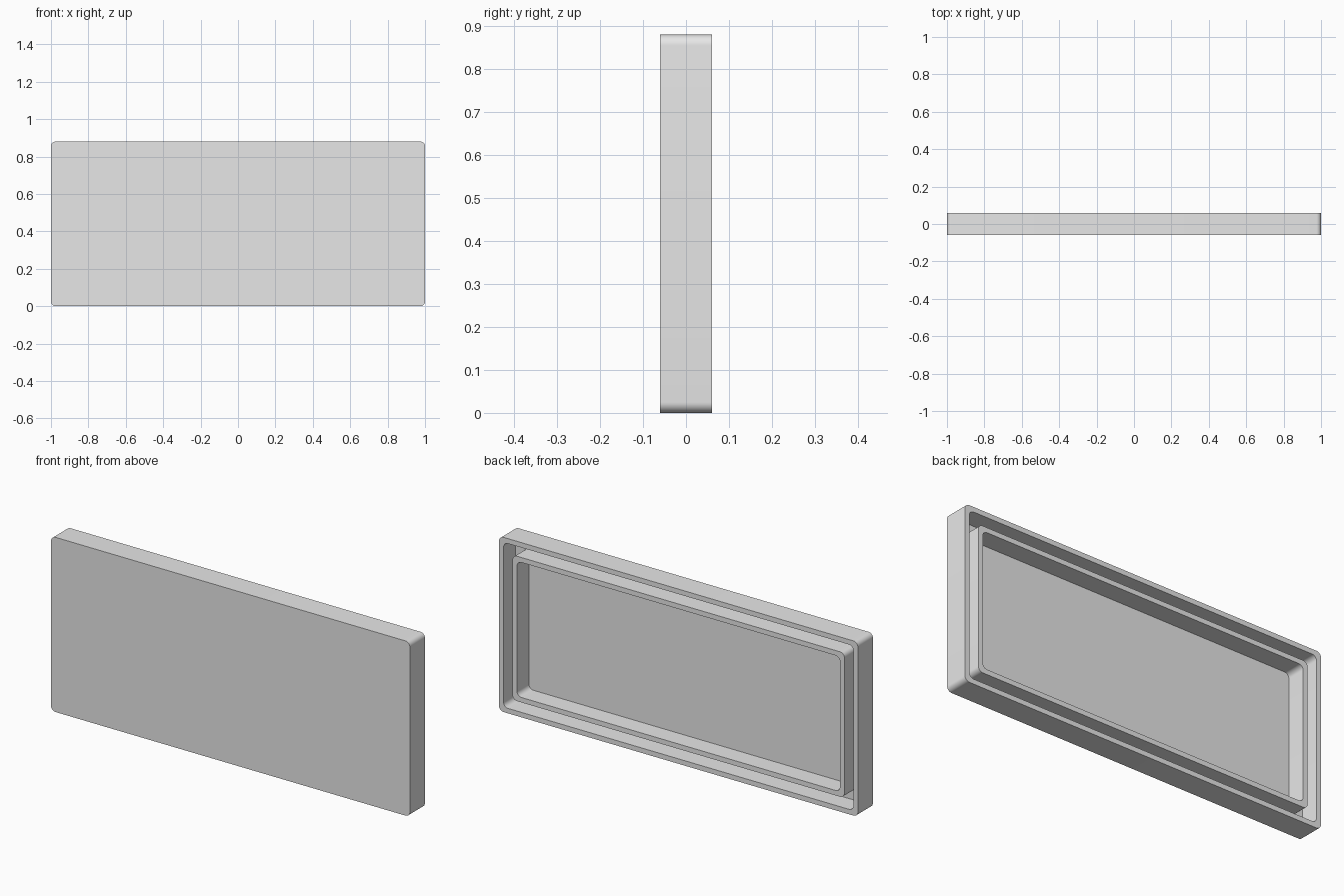
import bpy
import bmesh
from math import cos, sin, pi

if "Cube" in bpy.data.objects:
    bpy.data.objects.remove(bpy.data.objects["Cube"], do_unlink=True)

WIDTH, HEIGHT, DEPTH = 2.0, 0.88, 0.12
WALL = 0.025        # thickness of the front panel and both rims
GAP = 0.05          # groove between the rims
RADIUS = 0.025      # corner radius
STEPS = 8           # segments per corner
FRONT, BACK = -DEPTH / 2, DEPTH / 2
FLOOR = FRONT + WALL

grey = bpy.data.materials.new("light_grey")
grey.use_nodes = True
grey.diffuse_color = (0.8, 0.8, 0.8, 1)
grey.node_tree.nodes["Principled BSDF"].inputs["Base Color"].default_value = (0.8, 0.8, 0.8, 1)


def rounded_loop(bm, inset, y):
    """Ring of vertices: rounded rectangle inset from the outer edge, at depth y."""
    cx, cz = WIDTH / 2 - inset - RADIUS, HEIGHT / 2 - inset - RADIUS
    loop = []
    for corner, (sx, sz) in enumerate([(1, 1), (-1, 1), (-1, -1), (1, -1)]):
        for i in range(STEPS + 1):
            a = (corner + i / STEPS) * pi / 2
            loop.append(bm.verts.new((sx * cx + RADIUS * cos(a), y,
                                      HEIGHT / 2 + sz * cz + RADIUS * sin(a))))
    return loop


# Cross-section from the front edge, over both rims, to the recessed floor
outer_in = WALL
inner_out = outer_in + GAP
inner_in = inner_out + WALL
section = [(0, FRONT), (0, BACK), (outer_in, BACK), (outer_in, FLOOR),
           (inner_out, FLOOR), (inner_out, BACK), (inner_in, BACK), (inner_in, FLOOR)]

bm = bmesh.new()
loops = [rounded_loop(bm, inset, y) for inset, y in section]
for a, b in zip(loops, loops[1:]):
    for i in range(len(a)):
        j = (i + 1) % len(a)
        bm.faces.new((a[i], a[j], b[j], b[i]))

# Front panel face and recessed floor
bm.faces.new(loops[0])
bm.faces.new(loops[-1])
bmesh.ops.recalc_face_normals(bm, faces=bm.faces)

mesh = bpy.data.meshes.new("double_rim_lid")
bm.to_mesh(mesh)
bm.free()
mesh.materials.append(grey)
lid = bpy.data.objects.new("double_rim_lid", mesh)
bpy.context.collection.objects.link(lid)

# Smooth corners, crisp edges
bpy.ops.object.select_all(action="DESELECT")
lid.select_set(True)
bpy.context.view_layer.objects.active = lid
bpy.ops.object.shade_smooth_by_angle(angle=pi / 6)
